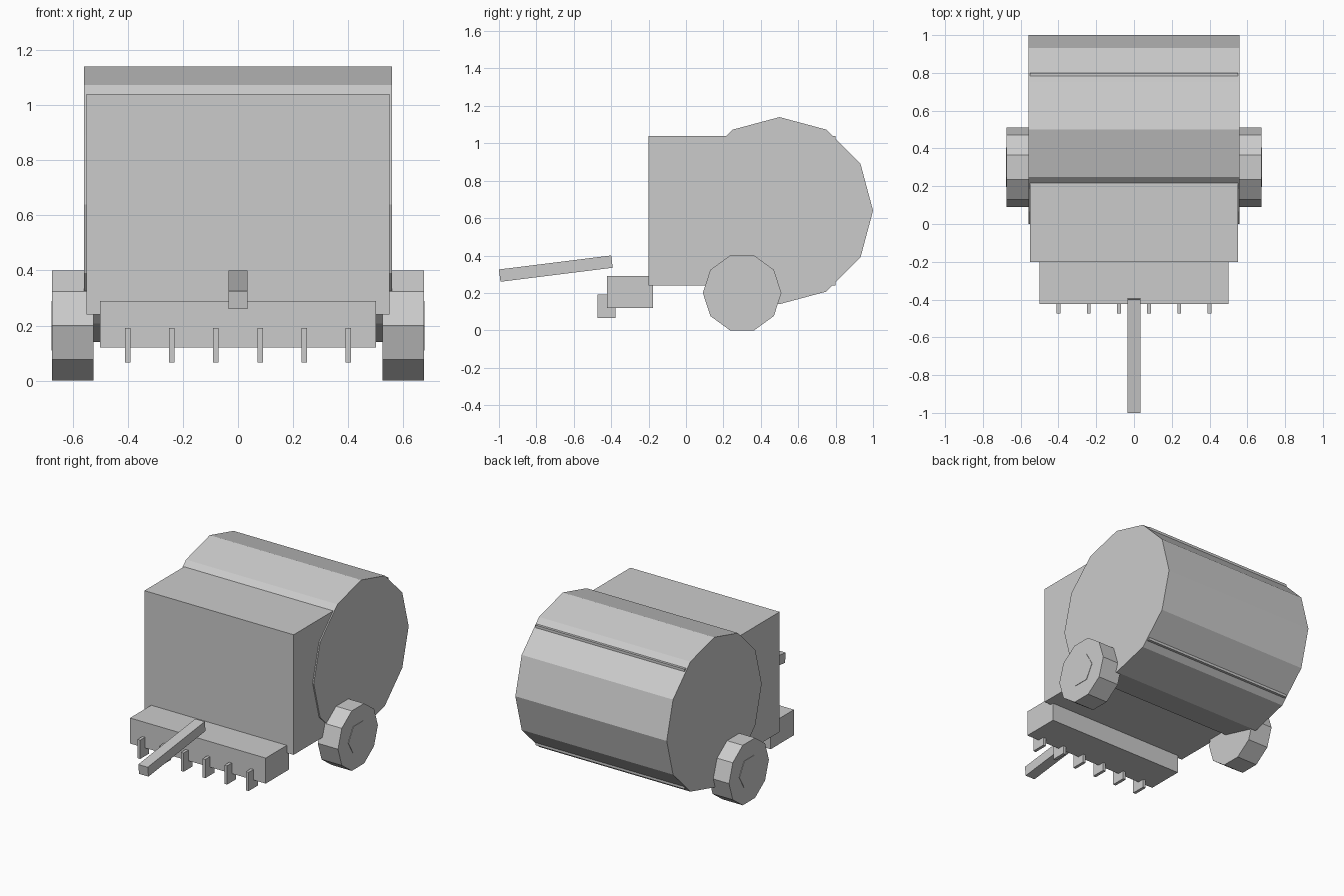
import bpy
import bmesh
from math import cos, sin, pi, radians

default = bpy.data.objects.get("Cube")
if default:
    bpy.data.objects.remove(default, do_unlink=True)

GREY = (0.6, 0.6, 0.6, 1)
grey = bpy.data.materials.new("light grey")
grey.use_nodes = True
grey.diffuse_color = GREY
grey.node_tree.nodes["Principled BSDF"].inputs["Base Color"].default_value = GREY


def finish(name, bm):
    bmesh.ops.recalc_face_normals(bm, faces=bm.faces)
    mesh = bpy.data.meshes.new(name)
    bm.to_mesh(mesh)
    bm.free()
    mesh.materials.append(grey)
    obj = bpy.data.objects.new(name, mesh)
    bpy.context.collection.objects.link(obj)
    return obj


def box(name, centre, size, tilt=0):
    bm = bmesh.new()
    bmesh.ops.create_cube(bm, size=1)
    bmesh.ops.scale(bm, vec=size, verts=bm.verts)
    obj = finish(name, bm)
    obj.location = centre
    obj.rotation_euler.x = tilt
    return obj


def prism(name, sides, radius, x0, x1, y, z):
    """Regular polygon in the YZ plane, extruded along X from x0 to x1."""
    bm = bmesh.new()
    angles = [2 * pi * i / sides for i in range(sides)]
    ends = [[bm.verts.new((x, radius * cos(a), radius * sin(a))) for a in angles]
            for x in (x0, x1)]
    for ring in ends:
        bm.faces.new(ring)
    for i in range(sides):
        j = (i + 1) % sides
        bm.faces.new((ends[0][i], ends[0][j], ends[1][j], ends[1][i]))
    obj = finish(name, bm)
    obj.location = (0, y, z)
    return obj


# Main housing and twelve-sided bale chamber
box("housing", (0, 0.3, 0.64), (1.1, 1.0, 0.8))
prism("bale_chamber", 12, 0.5, -0.558, 0.558, 0.5, 0.64)

# Crop pickup with its row of tines
box("pickup", (0, -0.3, 0.205), (1.0, 0.245, 0.17))
for i in range(6):
    box(f"tine_{i + 1}", (-0.4 + 0.16 * i, -0.425, 0.128), (0.02, 0.095, 0.125))

# Sloping drawbar
box("drawbar", (0, -0.696, 0.33), (0.07, 0.605, 0.066), radians(7.1))

# Wheels with slightly raised hubs
for side, s in (("left", 1), ("right", -1)):
    prism(f"{side}_wheel", 10, 0.21, s * 0.525, s * 0.674, 0.3, 0.2)
    prism(f"{side}_hub", 6, 0.104, s * 0.6, s * 0.677, 0.3, 0.2)
